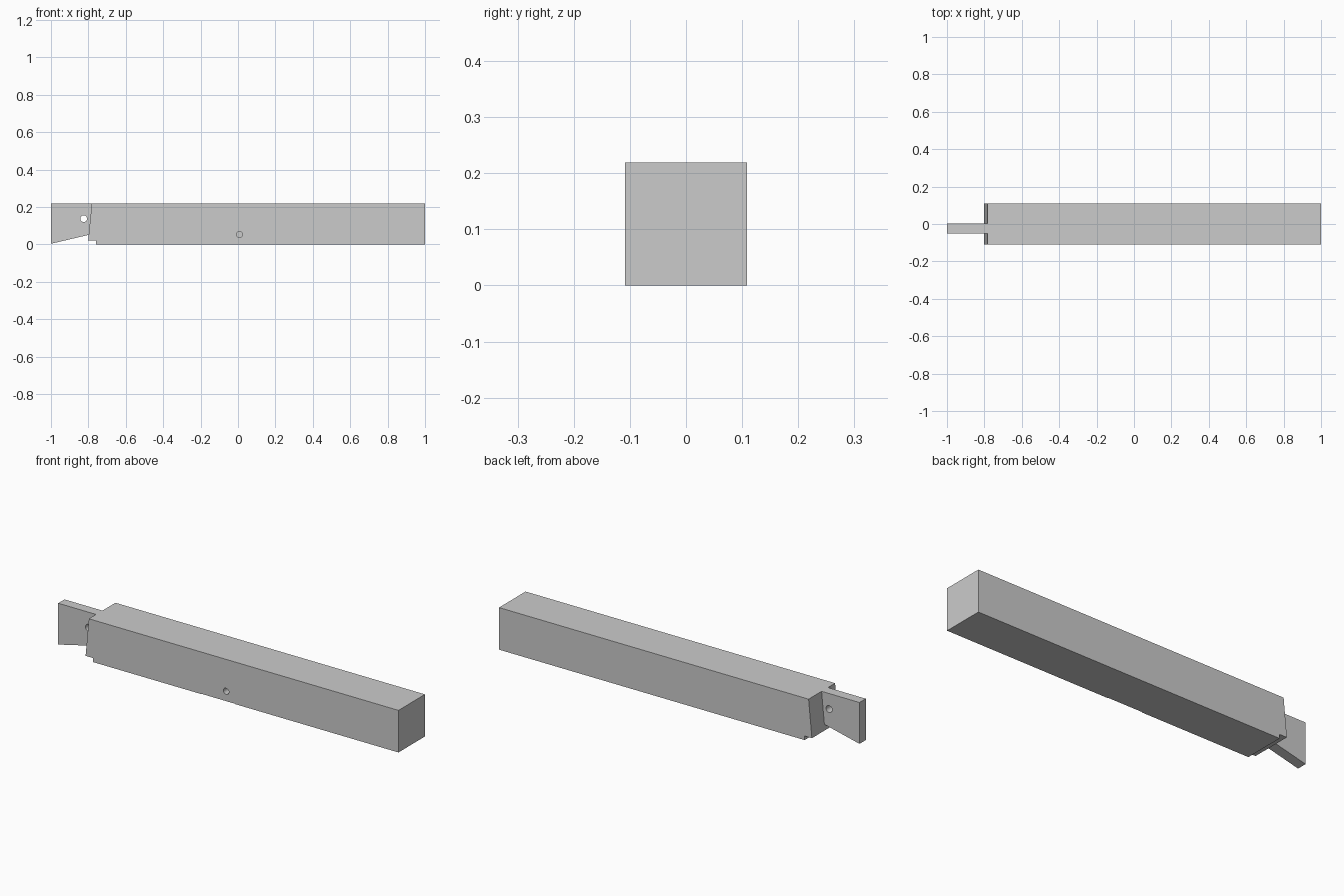
import bpy, bmesh, math
from mathutils import Matrix

if "Cube" in bpy.data.objects:
    bpy.data.objects.remove(bpy.data.objects["Cube"])

W, H = 0.109, 0.219  # half width and height of the timber


def extrude_profile(name, pts, y0, y1):
    """Solid from an x-z profile, extruded along y."""
    bm = bmesh.new()
    face = bm.faces.new([bm.verts.new((x, y0, z)) for x, z in pts])
    res = bmesh.ops.extrude_face_region(bm, geom=[face])
    for v in res["geom"]:
        if isinstance(v, bmesh.types.BMVert):
            v.co.y = y1
    bmesh.ops.recalc_face_normals(bm, faces=bm.faces)
    mesh = bpy.data.meshes.new(name)
    bm.to_mesh(mesh)
    bm.free()
    ob = bpy.data.objects.new(name, mesh)
    bpy.context.collection.objects.link(ob)
    return ob


def circle(x, z, r, n=24):
    return [(x + r * math.cos(2 * math.pi * i / n),
             z + r * math.sin(2 * math.pi * i / n)) for i in range(n)]


def boolean(target, tool, op):
    """Apply a boolean and remove the helper."""
    mod = target.modifiers.new(op, 'BOOLEAN')
    mod.operation = op
    mod.solver = 'EXACT'
    mod.object = tool
    bpy.context.view_layer.objects.active = target
    bpy.ops.object.modifier_apply(modifier=mod.name)
    bpy.data.objects.remove(tool)


# Main timber with sloped shoulder and small notch below it
beam = extrude_profile("timber_beam", [
    (1, 0), (1, H), (-0.782, H), (-0.801, 0.021), (-0.759, 0.021), (-0.759, 0)], -W, W)

# Off-centre tenon with slanted underside
tenon = extrude_profile("tenon", [
    (-1, 0.004), (-0.8, 0.051), (-0.74, 0.065), (-0.74, H), (-1, H)], -0.05, 0.002)
boolean(beam, tenon, 'UNION')

# Peg hole through the tenon
boolean(beam, extrude_profile("tenon_hole", circle(-0.825, 0.138, 0.018), -0.08, 0.03), 'DIFFERENCE')

# Blind peg hole in the front face
boolean(beam, extrude_profile("peg_hole", circle(0.008, 0.053, 0.016), -0.2, -0.05), 'DIFFERENCE')

# Shallow housing along the lower front edge
boolean(beam, extrude_profile("housing", [
    (-0.138, -0.05), (0.06, -0.05), (0.06, 0.014), (0.056, 0.017), (-0.134, 0.017), (-0.138, 0.014)],
    -0.2, -W + 0.003), 'DIFFERENCE')

# Smooth only the round hole walls
bpy.ops.object.select_all(action='DESELECT')
beam.select_set(True)
bpy.context.view_layer.objects.active = beam
bpy.ops.object.shade_smooth_by_angle(angle=math.radians(20))
